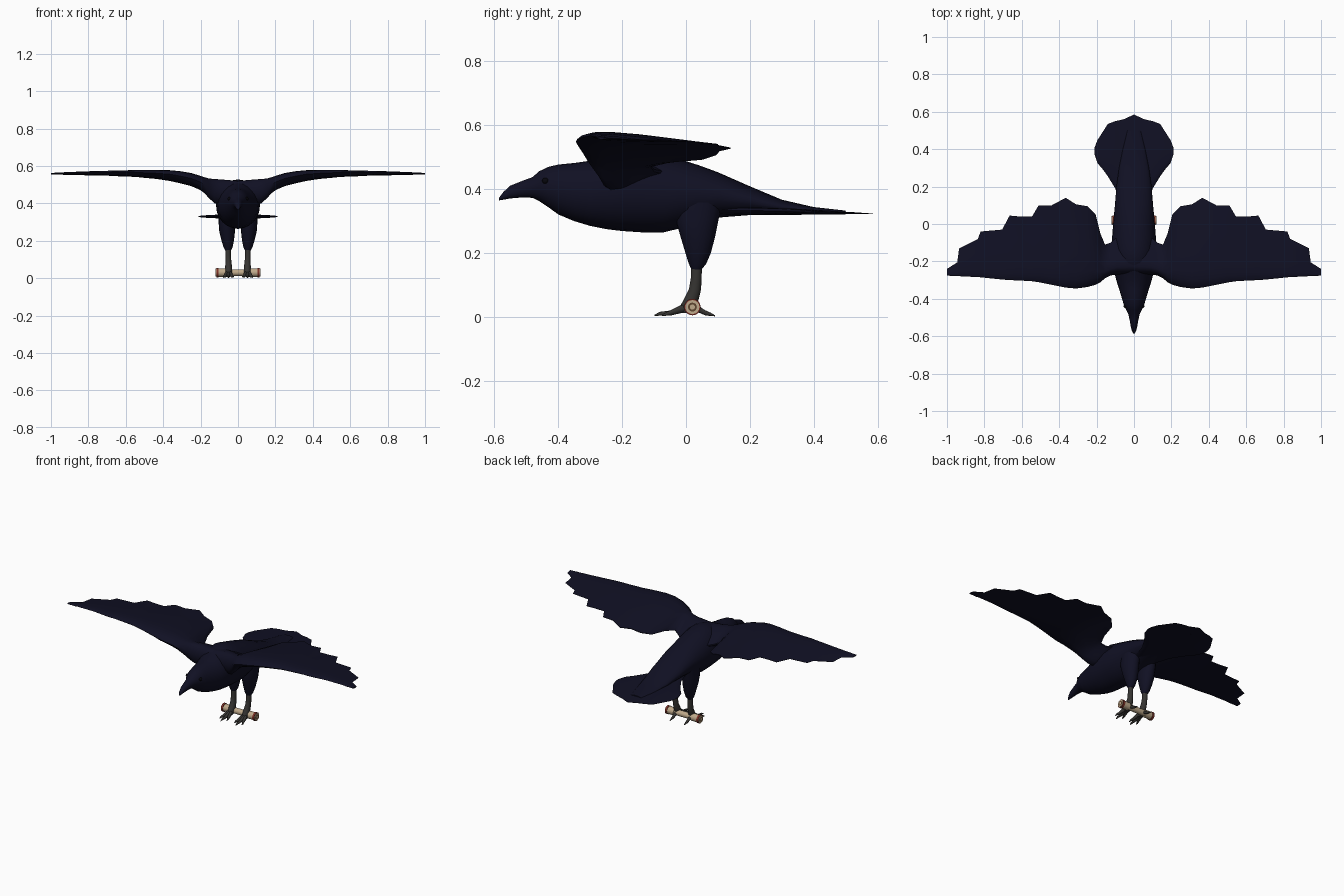
import bpy, bmesh, math
from mathutils import Vector


def material(name, rgb):
    m = bpy.data.materials.new(name)
    m.diffuse_color = (*rgb, 1)
    return m


FEATHER = material("midnight feathers", (0.0052, 0.0052, 0.017))
SKIN = material("grey leg skin", (0.036, 0.034, 0.031))
EYE = material("black eye", (0.002, 0.002, 0.004))
PAPER = material("cream parchment", (0.52, 0.40, 0.26))
RED = material("red band", (0.20, 0.03, 0.02))
WOOD = material("brown core", (0.11, 0.06, 0.03))


def skin_rings(name, rings, mat, mirror=False):
    """Bridge closed rings of points into one capped smooth mesh."""
    bm = bmesh.new()
    loops = [[bm.verts.new(p) for p in r] for r in rings]
    n = len(loops[0])
    for a, b in zip(loops, loops[1:]):
        for i in range(n):
            j = (i + 1) % n
            bm.faces.new((a[i], a[j], b[j], b[i]))
    bm.faces.new(loops[0])
    bm.faces.new(loops[-1])
    bmesh.ops.recalc_face_normals(bm, faces=bm.faces)
    me = bpy.data.meshes.new(name)
    bm.to_mesh(me)
    bm.free()
    ob = bpy.data.objects.new(name, me)
    bpy.context.collection.objects.link(ob)
    me.materials.append(mat)
    bpy.ops.object.select_all(action='DESELECT')
    ob.select_set(True)
    bpy.context.view_layer.objects.active = ob
    bpy.ops.object.shade_smooth_by_angle(angle=math.radians(50))
    if mirror:
        mod = ob.modifiers.new("mirror", 'MIRROR')
        origin = bpy.data.objects.get("mirror_centre")
        if origin is None:
            origin = bpy.data.objects.new("mirror_centre", None)
            bpy.context.collection.objects.link(origin)
            origin.hide_render = True
        mod.mirror_object = origin
    return ob


def tube(name, axis, sections, mat, sides=12, mirror=False):
    """Elliptical rings along an axis: (position, centre a, centre b, radius a, radius b)."""
    rings = []
    for pos, ca, cb, ra, rb in sections:
        ring = []
        for i in range(sides):
            t = 2 * math.pi * i / sides
            p = [ca + ra * math.cos(t), cb + rb * math.sin(t)]
            p.insert(axis, pos)
            ring.append(Vector(p))
        rings.append(ring)
    return skin_rings(name, rings, mat, mirror)


FOIL = ((0.03, .45), (.1, .85), (.2, 1), (.4, .9), (.65, .55), (.85, .25))


def foil(name, stations, mat, tilt, mirror=False):
    """Thin feathered surface: (x, front y, back y, centre z, thickness)."""
    rings = []
    for x, y0, y1, z, th in stations:
        def pt(t, h):
            return Vector((x, y0 + (y1 - y0) * t,
                           z + h * th / 2 - tilt * (t - .25) * (y1 - y0)))
        rings.append([pt(0, 0)] + [pt(t, h) for t, h in FOIL] + [pt(1, .06), pt(1, -.06)]
                     + [pt(t, -h) for t, h in reversed(FOIL)])
    return skin_rings(name, rings, mat, mirror)


# body, head and beak: y, top z, bottom z, half width
profile = [(-.585, .372, .364, .004), (-.572, .39, .366, .011), (-.55, .41, .37, .017),
           (-.515, .424, .373, .023), (-.48, .437, .372, .031), (-.46, .455, .362, .042),
           (-.43, .469, .342, .055), (-.40, .476, .32, .064), (-.35, .481, .299, .079),
           (-.30, .488, .284, .095), (-.25, .51, .274, .107), (-.2, .527, .268, .113),
           (-.14, .528, .264, .117), (-.07, .508, .264, .117), (-.02, .493, .276, .113),
           (.04, .474, .294, .108), (.1, .452, .31, .102), (.2, .408, .318, .094),
           (.3, .366, .32, .08), (.4, .343, .32, .06), (.5, .332, .32, .035)]
tube("body", 1, [(y, 0, (t + b) / 2, w, (t - b) / 2) for y, t, b, w in profile],
     FEATHER, 24)

# wings with scalloped trailing feathers
foil("wing", [(.0, -.27, -.05, .46, .12), (.09, -.27, -.07, .46, .135),
              (.125, -.275, -.10, .465, .13), (.155, -.29, -.11, .48, .105),
              (.18, -.312, -.05, .497, .085), (.205, -.325, .05, .51, .075),
              (.25, -.337, .095, .527, .068), (.31, -.345, .105, .54, .062),
              (.365, -.34, .14, .549, .054), (.44, -.325, .10, .555, .044),
              (.51, -.311, .10, .558, .037), (.545, -.306, .04, .56, .034),
              (.61, -.302, .04, .561, .03), (.665, -.30, .045, .562, .026),
              (.705, -.297, -.03, .562, .023), (.82, -.285, -.04, .562, .017),
              (.835, -.284, -.08, .562, .016), (.935, -.279, -.13, .56, .012),
              (.945, -.279, -.205, .56, .011), (1, -.276, -.24, .559, .008)],
     FEATHER, .06, True)

# fan tail
half_tail = [(.055, .05, .56, .33, .024), (.10, .19, .55, .33, .02),
             (.14, .255, .535, .33, .017), (.165, .29, .495, .33, .014),
             (.195, .325, .45, .33, .01), (.21, .37, .41, .33, .005)]
foil("tail", [(-x, a, b, z, t) for x, a, b, z, t in reversed(half_tail)]
     + [(0, .0, .585, .331, .026)] + half_tail, FEATHER, .02)

# feathered thighs and bare shanks
tube("thigh", 2, [(.36, .058, .04, .045, .075), (.30, .06, .035, .044, .066),
                  (.25, .058, .037, .042, .054), (.20, .055, .038, .033, .04),
                  (.165, .053, .036, .024, .027), (.148, .053, .033, .015, .016)],
     FEATHER, 16, True)
tube("shank", 2, [(.17, .053, .033, .015, .017), (.12, .053, .032, .015, .017),
                  (.085, .051, .028, .016, .019), (.055, .05, .017, .019, .023),
                  (.03, .05, .005, .019, .025), (.012, .05, -.005, .014, .02)],
     SKIN, 12, True)

# toes: three forward, one back
for label, dx in (("inner", -.022), ("middle", .002), ("outer", .026)):
    reach = -.098 if label == "middle" else -.075
    tube(label + "_toe", 1, [(.012, .05, .03, .010, .014),
                             (-.02, .05 + dx * .5, .022, .010, .012),
                             (-.05, .05 + dx * .8, .011, .008, .008),
                             (reach + .015, .05 + dx, .009, .006, .006),
                             (reach, .05 + dx * 1.05, .004, .001, .002)],
         SKIN, 8, True)
tube("hind_toe", 1, [(.005, .05, .032, .012, .014), (.035, .05, .026, .010, .011),
                     (.06, .05, .012, .008, .008), (.078, .05, .007, .005, .005),
                     (.09, .05, .003, .001, .002)], SKIN, 8, True)

# parchment roll held in the feet
SY, SZ = .02, .03


def roll(name, x0, x1, r, mat, mirror=True):
    tube(name, 0, [(x0, SY, SZ, r, r), (x1, SY, SZ, r, r)], mat, 16, mirror)


roll("scroll_middle", -.08, .08, .018, PAPER, False)
roll("scroll_end", .06, .107, .023, PAPER)
roll("scroll_band", .103, .116, .026, RED)
roll("scroll_cap", .116, .119, .022, PAPER)
roll("scroll_ring", .119, .1195, .014, WOOD)
roll("scroll_core", .1195, .120, .008, PAPER)

# eyes
tube("eye", 0, [(.040, -.44, .425, .011, .010), (.050, -.44, .425, .010, .009),
                (.055, -.44, .425, .004, .004)], EYE, 12, True)
